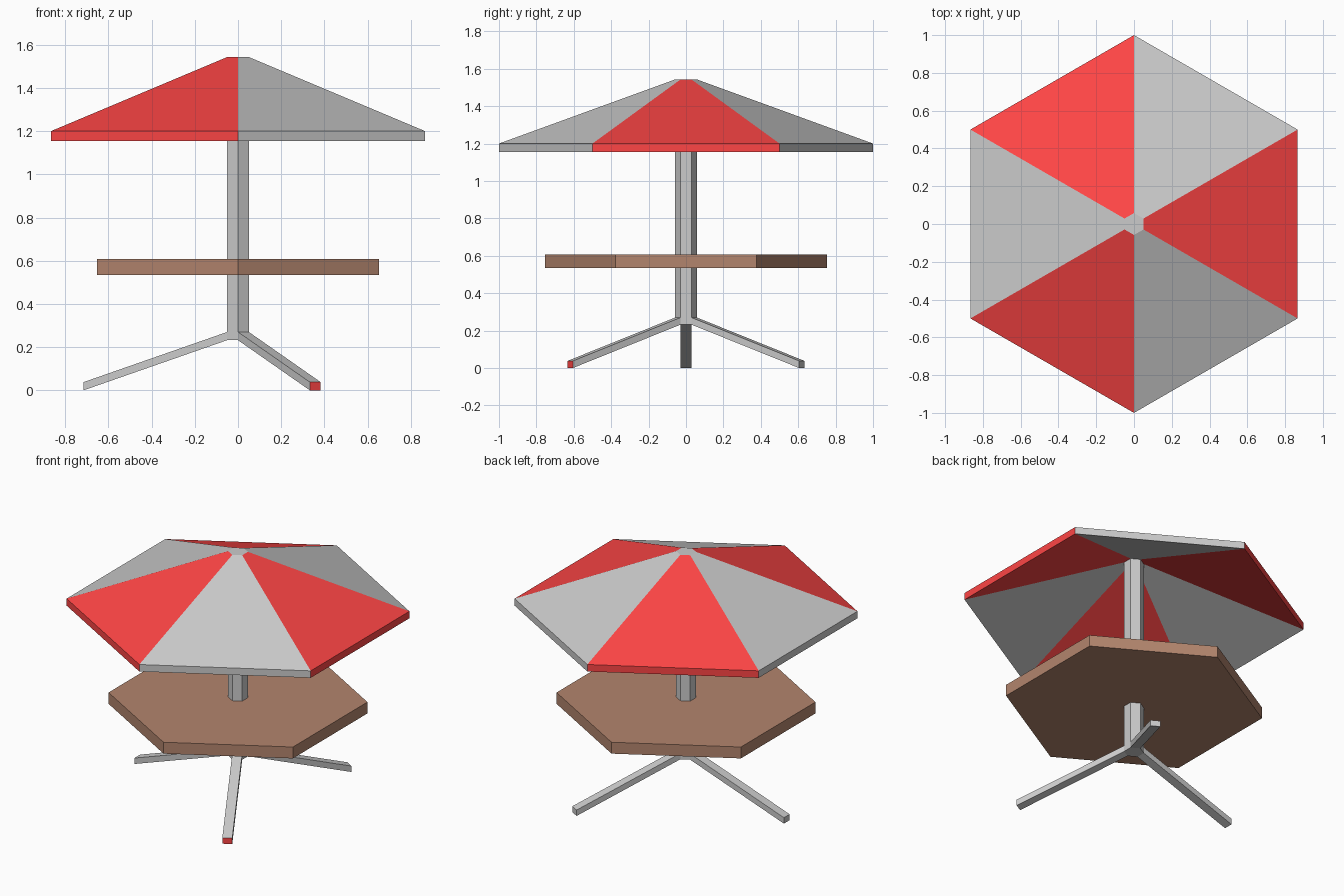
import bpy, bmesh
from math import cos, sin, radians
from mathutils import Vector

if "Cube" in bpy.data.objects:
    bpy.data.objects.remove(bpy.data.objects["Cube"])


def material(name, rgb):
    m = bpy.data.materials.new(name)
    m.diffuse_color = (*rgb, 1)
    m.use_nodes = True
    m.node_tree.nodes["Principled BSDF"].inputs["Base Color"].default_value = m.diffuse_color
    return m


grey = material("grey", (0.8, 0.8, 0.8))
red = material("red", (1.0, 0.06, 0.06))
brown = material("brown", (0.45, 0.235, 0.155))


def hex_rings(profile, cap_start=True, cap_end=True):
    """Hexagonal lathe of (radius, z) points with corners on the y axis.
    Returns the bmesh and walls[ring][side]; side k faces k * 60 degrees."""
    bm = bmesh.new()
    rings = [[bm.verts.new((r * cos(radians(60 * k - 30)), r * sin(radians(60 * k - 30)), z))
              for k in range(6)] for r, z in profile]
    walls = [[bm.faces.new((a[k], a[(k + 1) % 6], b[(k + 1) % 6], b[k])) for k in range(6)]
             for a, b in zip(rings, rings[1:])]
    if cap_start:
        bm.faces.new(rings[0][::-1])
    if cap_end:
        bm.faces.new(rings[-1])
    return bm, walls


def finish(bm, name, *mats):
    mesh = bpy.data.meshes.new(name)
    bm.normal_update()
    bm.to_mesh(mesh)
    bm.free()
    for m in mats:
        mesh.materials.append(m)
    obj = bpy.data.objects.new(name, mesh)
    bpy.context.collection.objects.link(obj)
    return obj


POLE_R = 0.058

# Canopy: hollow shell with alternating red and grey panels
bm, walls = hex_rings([(POLE_R, 1.5), (1, 1.155), (1, 1.2), (POLE_R, 1.543)], False, False)
for band in walls:
    for k, f in enumerate(band):
        f.material_index = 1 - k % 2
finish(bm, "canopy", grey, red)

# Table top
bm, _ = hex_rings([(0.755, 0.535), (0.755, 0.608)])
finish(bm, "table_top", brown)

# Pole with three sloping legs extruded from alternate sides of its foot
bm, walls = hex_rings([(POLE_R, 0.232), (POLE_R, 0.27), (POLE_R, 1.543)])
reach = 0.715 - POLE_R * cos(radians(30))
for side in (1, 3, 5):
    a = radians(60 * side)
    end = bmesh.ops.extrude_discrete_faces(bm, faces=[walls[0][side]])["faces"][0]
    bmesh.ops.translate(bm, verts=end.verts[:],
                        vec=Vector((reach * cos(a), reach * sin(a), -0.232)))
    if side == 5:  # one leg has a red tip
        end.material_index = 1
finish(bm, "pole_and_legs", grey, red)
